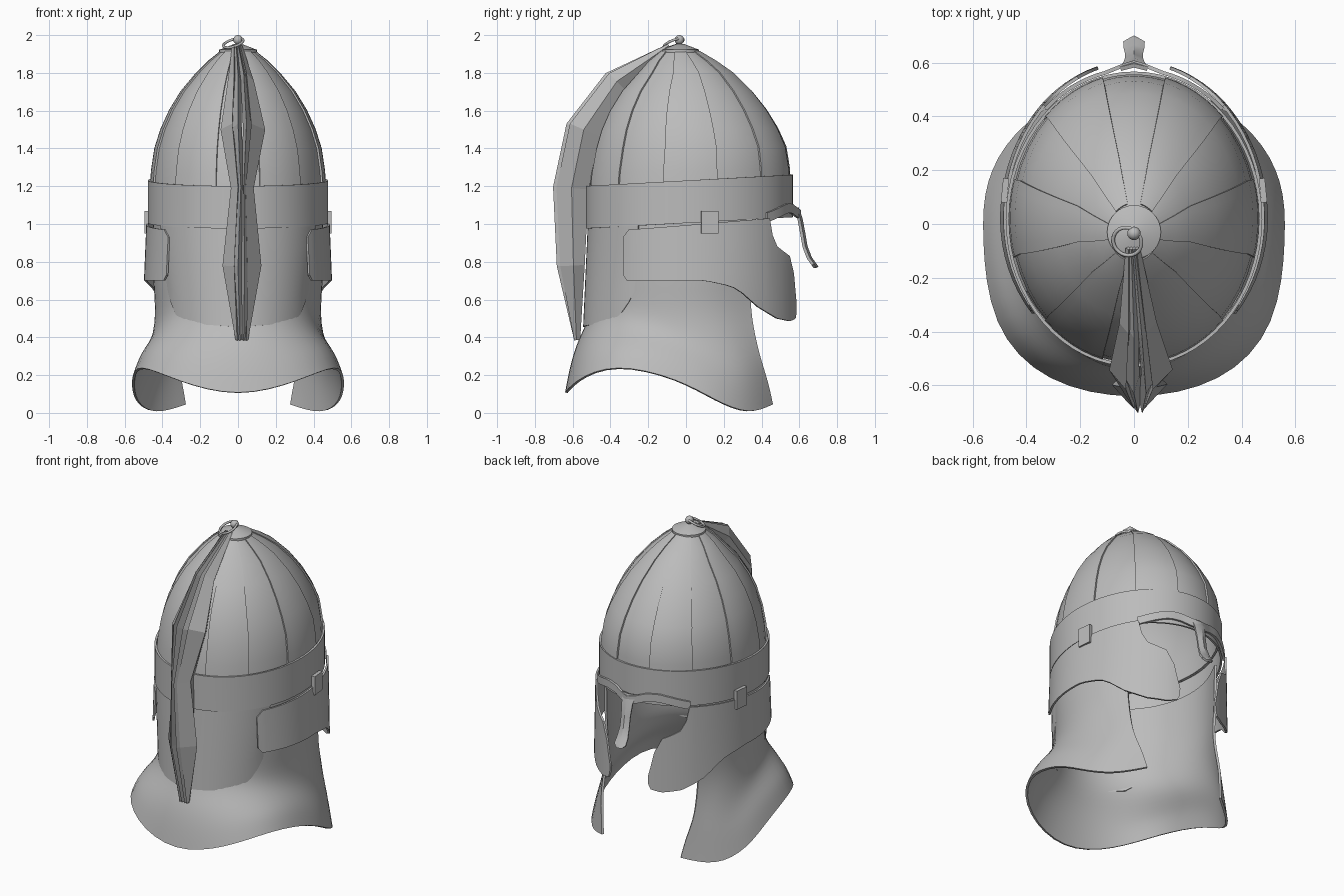
import bpy, bmesh, math
from mathutils import Vector

if "Cube" in bpy.data.objects:
    bpy.data.objects.remove(bpy.data.objects["Cube"])

steel = bpy.data.materials.new("grey_steel")
steel.diffuse_color = (0.5, 0.5, 0.5, 1)
steel.use_nodes = True
steel.node_tree.nodes["Principled BSDF"].inputs["Base Color"].default_value = steel.diffuse_color


def lerp(pts, t):
    """Piecewise linear lookup in a list of (key, value)."""
    if t <= pts[0][0]:
        return pts[0][1]
    for (a, p), (b, q) in zip(pts, pts[1:]):
        if t <= b:
            return p + (q - p) * (t - a) / (b - a)
    return pts[-1][1]


def finish(ob, smooth=35):
    """Give the material, apply modifiers and shade."""
    ob.data.materials.clear()
    ob.data.materials.append(steel)
    bpy.ops.object.select_all(action='DESELECT')
    ob.select_set(True)
    bpy.context.view_layer.objects.active = ob
    if ob.modifiers:
        bpy.ops.object.convert(target='MESH')
    if smooth:
        bpy.ops.object.shade_smooth_by_angle(angle=math.radians(smooth))
    return ob


def sheet(name, rows, thick=0.012, closed=False, subsurf=0, smooth=35, cap=False):
    """Surface through rows of points, given a thickness."""
    bm = bmesh.new()
    grid = [[bm.verts.new(p) for p in r] for r in rows]
    n = len(rows[0])
    for r, s in zip(grid, grid[1:]):
        for i in range(n if closed else n - 1):
            j = (i + 1) % n
            bm.faces.new((r[i], r[j], s[j], s[i]))
    if cap:
        bm.faces.new(grid[0])
        bm.faces.new(grid[-1])
    bmesh.ops.recalc_face_normals(bm, faces=bm.faces)
    me = bpy.data.meshes.new(name)
    bm.to_mesh(me)
    bm.free()
    ob = bpy.data.objects.new(name, me)
    bpy.context.collection.objects.link(ob)
    if subsurf:
        m = ob.modifiers.new("round", 'SUBSURF')
        m.levels = m.render_levels = subsurf
        m.boundary_smooth = 'PRESERVE_CORNERS'
    if thick:
        m = ob.modifiers.new("thickness", 'SOLIDIFY')
        m.thickness, m.offset = thick, 0
    return finish(ob, smooth)


def steps(a, b, n):
    return [a + (b - a) * i / n for i in range(n + 1)]


# Dome with six raised plates
SCALE = [(1.15, 1.0), (1.28, .985), (1.4, .945), (1.5, .875), (1.6, .775),
         (1.7, .64), (1.8, .455), (1.86, .32), (1.91, .18)]
MID = [(1.15, .02), (1.4, .025), (1.6, .012), (1.8, 0), (1.91, -.03)]


def dome_point(ang, z, lift=0):
    s, c = lerp(SCALE, z), lerp(MID, z)
    y = c + (.53 * s + lift) * math.sin(ang)
    return ((.452 * s + lift) * math.cos(ang), y, z + .06 * y * max(0, 1.7 - z))


levels = [k for k, v in SCALE]
sheet("dome", [[dome_point(math.tau * i / 48, z) for i in range(48)] for z in levels],
      closed=True)
for k in range(6):
    mid = math.radians(60 * k)
    sheet("dome_plate", [[dome_point(a, z, .01) for a in steps(mid - .27, mid + .27, 6)]
                         for z in levels], thick=.012)


# Tilted rim band
def band_point(ang, z):
    y = .018 + .543 * math.sin(ang)
    return (.471 * math.cos(ang), y, z + .055 * y)


sheet("rim_band", [[band_point(math.tau * i / 64, z) for i in range(64)]
                   for z in (1.005, 1.23)], thick=.012, closed=True)

# Rigid neck plate at the back
NECK_LOW = [(0, .455), (.32, .475), (.375, .55), (.42, .72)]
rows = []
for t in steps(0, 1, 4):
    row = []
    for a in steps(-1.06, 1.06, 24):
        x = .466 * math.sin(a)
        top = 1.015 - .03 * math.cos(a)
        z = top + (lerp(NECK_LOW, abs(x)) - top) * t
        row.append((x * (1 - .085 * t), -(.514 + .045 * (1 - z)) * math.cos(a), z))
    rows.append(row)
sheet("neck_plate", rows)

# Cheek plates and the clips holding them
TOP = [(-.33, .93), (-.30, .97), (-.1, .985), (.44, 1.03), (.455, .94), (.48, .88),
       (.545, .83), (.566, .74), (.58, .58)]
LOW = [(-.33, .73), (-.31, .70), (.1, .70), (.24, .67), (.29, .64), (.38, .56),
       (.48, .50), (.55, .485), (.575, .50), (.58, .53)]
ys = sorted(set(steps(-.33, .42, 18) + [-.31, -.3, .44, .455, .468, .48, .5, .52, .545,
                                       .557, .566, .575, .58]))
for side in (-1, 1):
    rows = []
    for t in steps(0, 1, 4):
        rows.append([(side * (.48 + .012 * t)
                      * math.sqrt(1 - ((y - .02) / (.583 if y > .02 else .54)) ** 2), y,
                      lerp(TOP, y) + (lerp(LOW, y) - lerp(TOP, y)) * t) for y in ys])
    sheet("cheek_plate", rows, thick=.012)
    bpy.ops.mesh.primitive_cube_add(size=1, location=(side * .48, .125, 1.01),
                                    rotation=(0, 0, side * .1))
    clip = bpy.context.object
    clip.name = "cheek_clip"
    clip.scale = (.022, .09, .12)
    finish(clip, 0)

# Arched brow and nose guard
BROW = [(0, 1.05), (.05, 1.06), (.11, 1.08), (.18, 1.085), (.25, 1.065), (.33, 1.035)]
xs = steps(-.33, .33, 24)
sheet("brow", [[(x, .02 + .556 * math.sqrt(1 - (x / .485) ** 2) + .025 * max(0, 1 - abs(x) / .1),
                 lerp(BROW, abs(x)) + dz) for x in xs] for dz in (.025, -.025)], thick=.014)
NOSE = [(.585, 1.085, .05), (.605, 1.03, .036), (.62, .95, .03), (.632, .88, .03),
        (.655, .82, .036), (.68, .785, .038), (.69, .77, .02)]
sheet("nose_guard", [[(-w, y - .008, z), (0, y + .004, z), (w, y - .008, z)]
                     for y, z, w in NOSE], thick=.016)

# Flared neck curtain, open at the front
FLARE = [(0, -.59, .37), (.26, -.53, .385), (.44, -.335, .40), (.475, -.05, .37),
         (.465, .14, .30), (.42, .29, .28), (.335, .385, .30)]
HEM = [(0, -.655, .075), (.33, -.59, .17), (.53, -.38, .265), (.56, -.04, .18),
       (.55, .16, .06), (.45, .335, -.012), (.28, .455, .045)]
rows = []
for z, a, b in ((1.02, .455, .515), (.85, .455, .51), (.7, .455, .505), (.52, .435, .505)):
    rows.append([(a * math.sin(t), -b * math.cos(t), z)
                 for t in steps(0, math.radians(132), 6)])
rows.append(FLARE)
rows.append([tuple(f + (h - f) * .6 + o for f, h, o in zip(p, q, (0, 0, .03)))
             for p, q in zip(FLARE, HEM)])
rows.append(HEM)
rows = [[(-x, y, z) for x, y, z in r[:0:-1]] + list(r) for r in rows]
sheet("neck_curtain", rows, thick=.014, subsurf=2, smooth=50)

# Finial: cap, ball and ring
bpy.ops.mesh.primitive_cylinder_add(vertices=32, radius=.1, depth=.014,
                                    location=(0, -.03, 1.916))
bpy.context.object.name = "finial_disc"
finish(bpy.context.object, 35)
bpy.ops.mesh.primitive_cone_add(vertices=32, radius1=.098, radius2=.02, depth=.03,
                                location=(0, -.03, 1.938))
bpy.context.object.name = "finial_cap"
finish(bpy.context.object, 25)
bpy.ops.mesh.primitive_uv_sphere_add(segments=16, ring_count=10, radius=.025,
                                     location=(0, -.035, 1.975))
bpy.context.object.name = "finial_ball"
finish(bpy.context.object, 60)
bpy.ops.mesh.primitive_torus_add(major_segments=24, minor_segments=8, major_radius=.055,
                                 minor_radius=.007, location=(-.025, -.065, 1.958),
                                 rotation=(.35, -.3, 0))
bpy.context.object.name = "finial_ring"
finish(bpy.context.object, 60)

# Hanging plume: faceted tapering strands; each level is y, z, outer and inner depth
SPINE = [(-.09, 1.945, .01, .01), (-.38, 1.755, .06, .06), (-.555, 1.5, .08, .11),
         (-.62, 1.19, .08, .09), (-.61, .78, .07, .06), (-.58, .385, .012, .02)]
# per strand: x of the ridge at each level, half width, sideways lean, shift in y
STRANDS = [((-.02, -.02, -.03, .0, -.02, -.005), .032, -.03, .012),
           ((-.01, .0, .0, .015, .0, .01), .03, -.01, -.004),
           ((.0, .03, .045, .03, .035, .03), .03, .012, -.004),
           ((.01, .045, .07, .04, .05, .045), .034, .04, .014)]
for xs, half, lean, shift in STRANDS:
    rows = []
    for i, (x, (y, z, out, inn)) in enumerate(zip(xs, SPINE)):
        w = half * (.25, .7, 1, .8, 1, .25)[i]
        s = lean * (.1, .4, 1, .4, 1, 0)[i]
        run = Vector(SPINE[min(i + 1, 5)][:2]) - Vector(SPINE[max(i - 1, 0)][:2])
        d = Vector((run.y, -run.x)).normalized()
        y += shift * (0 < i < 5)
        rows.append([(x, y + d.x * out, z + d.y * out), (x + s + w, y, z),
                     (x + s * .3, y - d.x * inn, z - d.y * inn), (x + s - w, y, z)])
    sheet("plume_strand", rows, thick=0, closed=True, smooth=0, cap=True)
